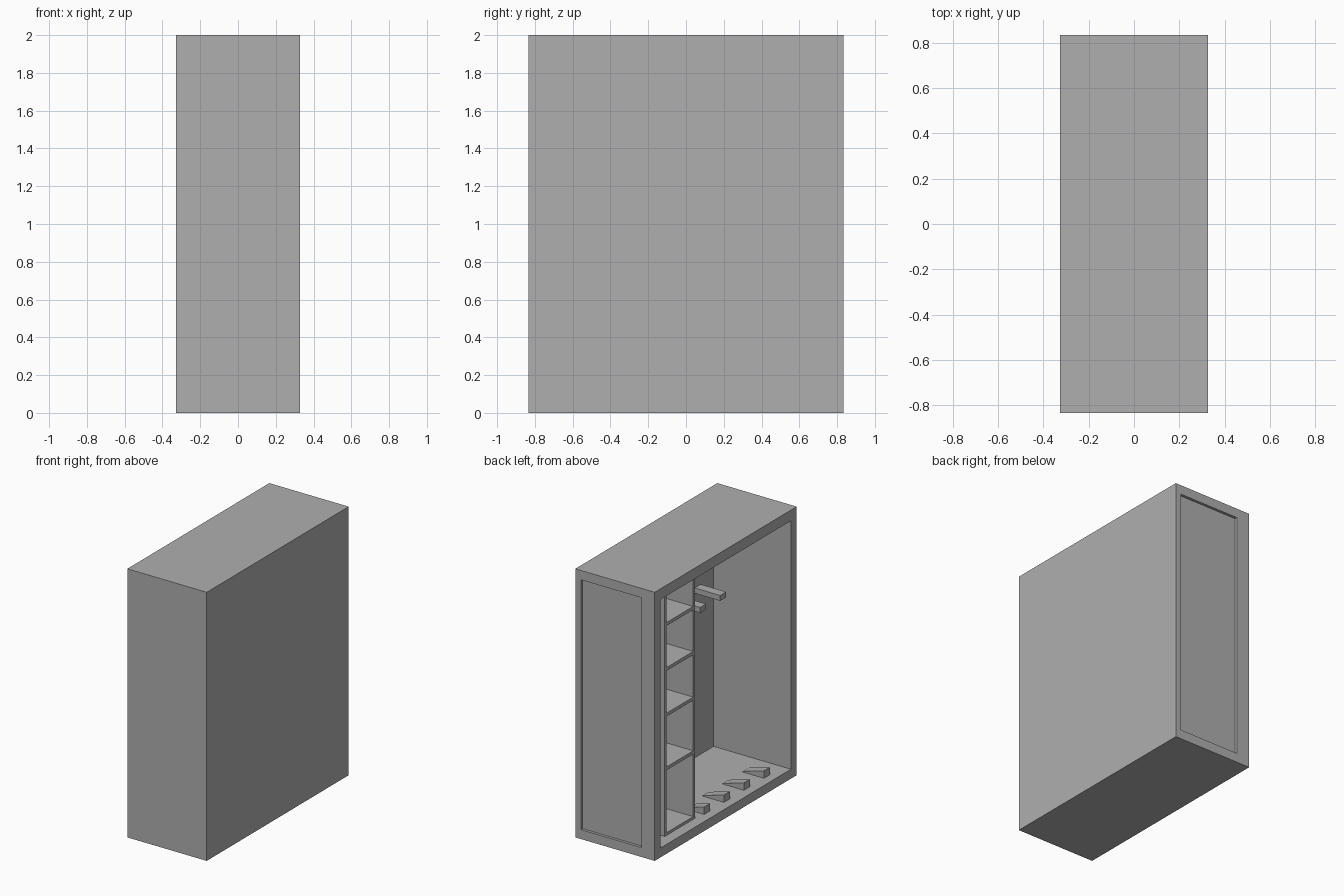
import bpy
import bmesh

if "Cube" in bpy.data.objects:
    bpy.data.objects.remove(bpy.data.objects["Cube"])

X, Y, H = 0.327, 0.835, 2.0          # half depth, half width, height
FLOOR, BACK, CEIL = 0.07, 0.31, 1.92  # inner faces of the carcass
SIDE = 0.768

grey = bpy.data.materials.new("dark_grey")
grey.diffuse_color = (0.43, 0.43, 0.43, 1)
grey.use_nodes = True
grey.node_tree.nodes["Principled BSDF"].inputs["Base Color"].default_value = grey.diffuse_color


def prism(name, profile, y0, y1):
    """Extrude an (x, z) profile from y0 to y1."""
    bm = bmesh.new()
    face = bm.faces.new([bm.verts.new((x, y0, z)) for x, z in profile])
    ext = bmesh.ops.extrude_face_region(bm, geom=[face])
    verts = [g for g in ext["geom"] if isinstance(g, bmesh.types.BMVert)]
    bmesh.ops.translate(bm, verts=verts, vec=(0, y1 - y0, 0))
    bmesh.ops.recalc_face_normals(bm, faces=bm.faces[:])
    mesh = bpy.data.meshes.new(name)
    bm.to_mesh(mesh)
    bm.free()
    mesh.materials.append(grey)
    obj = bpy.data.objects.new(name, mesh)
    bpy.context.collection.objects.link(obj)
    return obj


def box(name, x0, x1, y0, y1, z0, z1):
    return prism(name, [(x0, z0), (x1, z0), (x1, z1), (x0, z1)], y0, y1)


def cut(target, cutter):
    mod = target.modifiers.new("cut", "BOOLEAN")
    mod.operation = "DIFFERENCE"
    mod.solver = "EXACT"
    mod.object = cutter
    bpy.context.view_layer.objects.active = target
    bpy.ops.object.modifier_apply(modifier=mod.name)
    bpy.data.objects.remove(cutter)


# Carcass: open on the -x face, shallow recessed panel on the +y side
carcass = box("cabinet_carcass", -X, X, -Y, Y, 0, H)
cut(carcass, box("opening_cutter", -X - 0.1, BACK, -SIDE, SIDE, FLOOR, CEIL))
cut(carcass, box("side_panel_cutter", -0.218, 0.28, Y - 0.02, Y + 0.1, 0.07, 1.93))

# Shelf column: two uprights with a base and four shelves between them
FRONT = -0.245
Y0, Y1, T = 0.245, 0.60, 0.02
box("inner_upright", FRONT, BACK, Y0, Y0 + T, FLOOR, CEIL)
box("outer_upright", FRONT, BACK, Y1 - T, Y1, FLOOR, CEIL)
for i, top in enumerate((0.09, 0.58, 0.98, 1.32, 1.655)):
    box(f"shelf_{i + 1}", FRONT, BACK, Y0 + T, Y1 - T, top - 0.025, top)

# Four wall rests, each above a sloped floor wedge
for i in range(4):
    y = -0.58 + i * 0.235
    box(f"wall_rest_{i + 1}", 0.10, BACK, y - 0.035, y + 0.035, 1.295, 1.335)
    prism(f"floor_wedge_{i + 1}",
          [(-0.26, FLOOR), (-0.085, FLOOR), (-0.085, FLOOR + 0.005), (-0.26, FLOOR + 0.055)],
          y - 0.035, y + 0.035)
